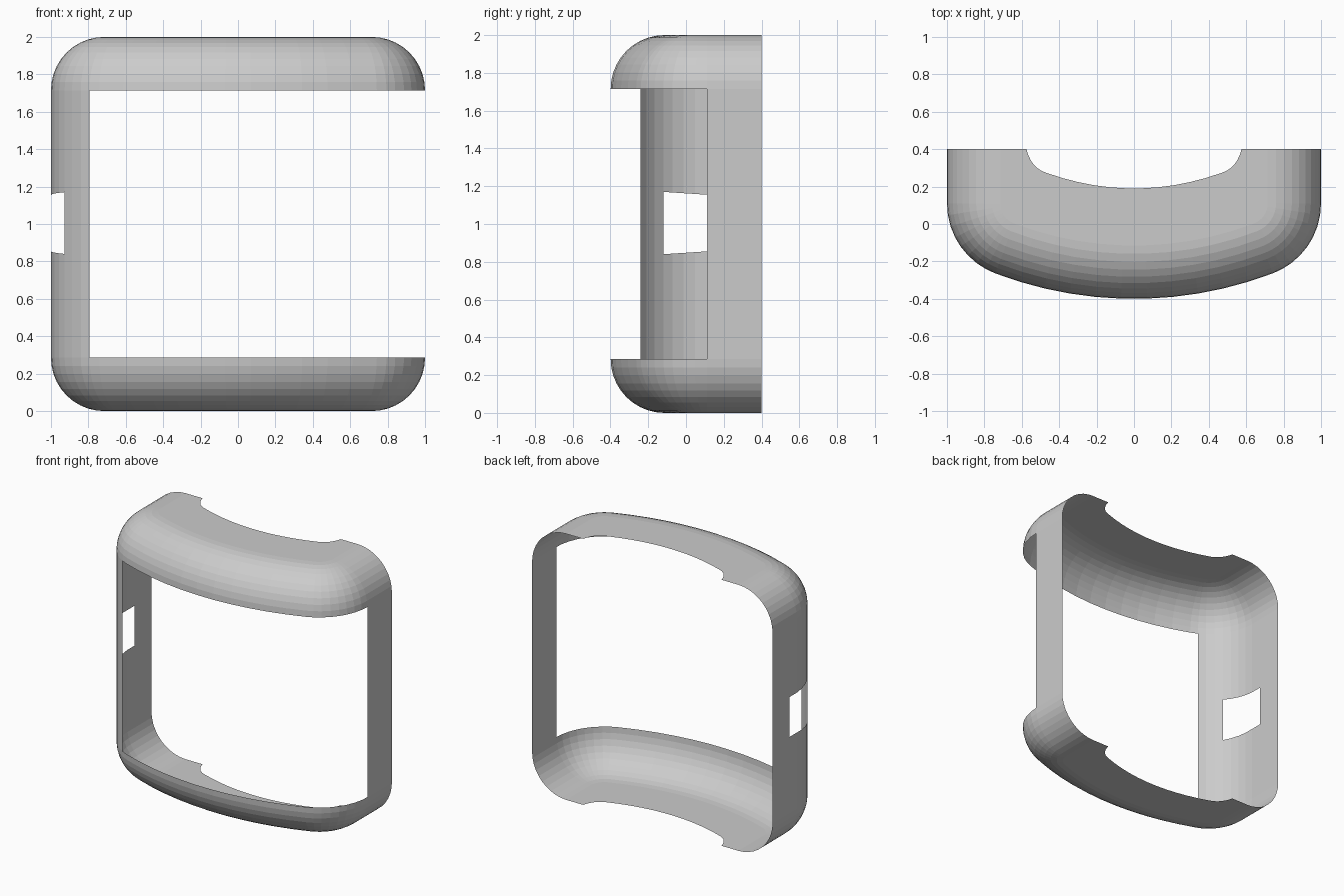
import bpy, math

if "Cube" in bpy.data.objects:
    bpy.data.objects.remove(bpy.data.objects["Cube"])

R_EDGE = 0.285      # rounding of the top and bottom edges
R_CORNER = 0.40     # plan radius of the front corners
CX, CY = 0.60, 0.11  # plan centre of the corner arcs
R_FRONT = 2.09      # plan radius of the bowed front
CORNER_ANGLES = [0, 9, 18, 27, 35.1, 44, 53, 61, 69.2]
N_FRONT = 11


def outline(inset=0.0):
    """Plan curve from back left, round the front, to back right."""
    r = R_CORNER - inset
    left = [(-1 + inset, 0.4), (-1 + inset, 0.2)]
    for a in CORNER_ANGLES:
        a = math.radians(a)
        left.append((-CX - r * math.cos(a), CY - r * math.sin(a)))
    half = math.radians(90 - CORNER_ANGLES[-1])
    rf, front = R_FRONT - inset, []
    for i in range(1, N_FRONT):
        a = half * (2 * i / N_FRONT - 1)
        front.append((rf * math.sin(a), -0.4 + R_FRONT - rf * math.cos(a)))
    return left + front + [(-x, y) for x, y in reversed(left)]


def notch():
    """Back edge of the flat face, with as many points as the outline."""
    p0, p1, p2 = (-0.575, 0.4), (-0.55, 0.30), (-0.47, 0.274)
    n = len(CORNER_ANGLES) + 1
    left = []
    for i in range(n + 1):
        t = i / n
        left.append(tuple((1 - t) ** 2 * a + 2 * t * (1 - t) * b + t * t * c
                          for a, b, c in zip(p0, p1, p2)))
    front = []
    for i in range(1, N_FRONT):
        x = 0.47 * (2 * i / N_FRONT - 1)
        front.append((x, 0.19 + 0.38 * x * x))
    return left + front + [(-x, y) for x, y in reversed(left)]


def sheet(name, rows, flip=False, skip=()):
    """Quad sheet through rows of points; skip holds (row, column) openings."""
    n = len(rows[0])
    faces = []
    for j in range(len(rows) - 1):
        for i in range(n - 1):
            if (j, i) in skip:
                continue
            f = [j * n + i, j * n + i + 1, (j + 1) * n + i + 1, (j + 1) * n + i]
            faces.append(f[::-1] if flip else f)
    me = bpy.data.meshes.new(name)
    me.from_pydata([p for row in rows for p in row], [], faces)
    me.update()
    ob = bpy.data.objects.new(name, me)
    bpy.context.collection.objects.link(ob)
    return ob


# Rounded caps with a flat notched face, mirrored top to bottom
STEPS = 10
for name, s in (("top_cap", 1), ("bottom_cap", -1)):
    rows = []
    for k in range(STEPS + 1):
        a = math.pi / 2 * k / STEPS
        z = 1 + s * (1 - R_EDGE + R_EDGE * math.sin(a))
        rows.append([(x, y, z) for x, y in outline(R_EDGE * (1 - math.cos(a)))])
    rows.append([(x, y, 1 + s) for x, y in notch()])
    sheet(name, rows, flip=s < 0)

# Left wall wraps into the front corner and has a flared side opening
left_plan = outline()[:10]


def hole_z(y, s):
    return 1.005 + s * (0.15 + 0.015 * max(0, (0.11 - y) / 0.23))


low, high = R_EDGE, 2 - R_EDGE
sheet("left_wall",
      [[(x, y, low) for x, y in left_plan],
       [(x, y, hole_z(y, -1)) for x, y in left_plan],
       [(x, y, hole_z(y, 1)) for x, y in left_plan],
       [(x, y, high) for x, y in left_plan]],
      skip={(1, i) for i in range(1, 6)})

# Right wall is only the flat part of the side
right_plan = outline()[-3:]
sheet("right_wall", [[(x, y, z) for x, y in right_plan] for z in (low, high)])
